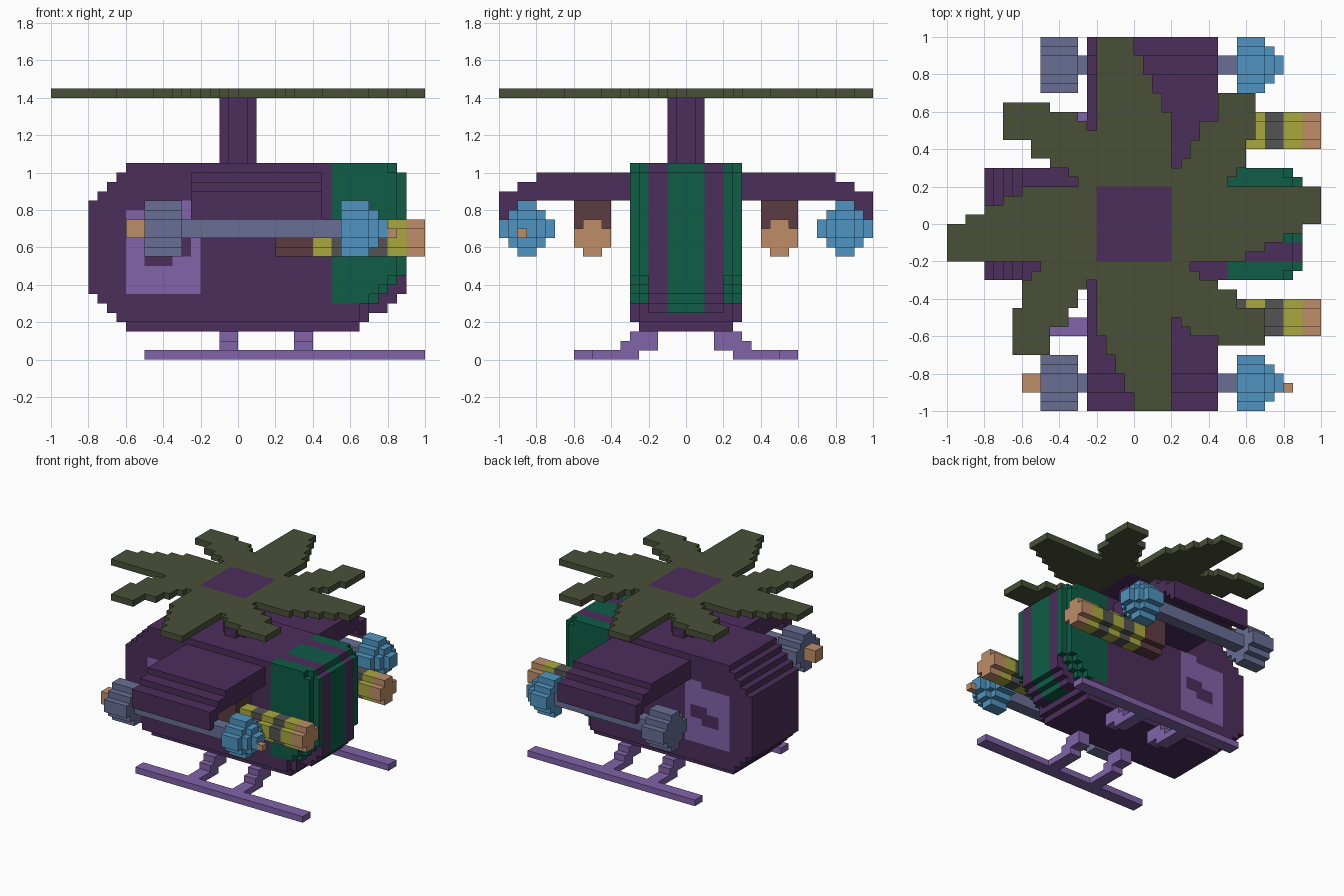
import bpy
import bmesh
from mathutils import Vector

if "Cube" in bpy.data.objects:
    bpy.data.objects.remove(bpy.data.objects["Cube"], do_unlink=True)

U = 0.05  # edge of one block


def lin(c):
    c /= 255
    return c / 12.92 if c <= 0.04045 else ((c + 0.055) / 1.055) ** 2.4


COLOURS = {
    "deep_purple": (76, 46, 91), "light_purple": (129, 99, 169), "green": (14, 93, 70),
    "olive": (74, 80, 57), "sky_blue": (79, 149, 193), "slate": (104, 110, 148),
    "tan": (190, 141, 104), "yellow": (169, 169, 62), "dark_grey": (84, 84, 84),
    "brown": (92, 60, 65),
}
MATS = {}
for name, rgb in COLOURS.items():
    m = bpy.data.materials.new(name)
    col = (*[lin(c) for c in rgb], 1)
    m.use_nodes = True
    m.diffuse_color = col
    bsdf = m.node_tree.nodes["Principled BSDF"]
    bsdf.inputs["Base Color"].default_value = col
    bsdf.inputs["Roughness"].default_value = 0.8
    MATS[name] = m


def box(cells, colour, x0, x1, y0, y1, z0, z1):
    """Fill a block range with a colour."""
    for x in range(x0, x1):
        for y in range(y0, y1):
            for z in range(z0, z1):
                cells[x, y, z] = colour


def build(name, cells):
    """Skin the outside of the filled blocks and merge flat areas."""
    bm = bmesh.new()
    verts = {}
    used = sorted(set(cells.values()))
    for cell, colour in cells.items():
        for axis in range(3):
            for side in (0, 1):
                nb = list(cell)
                nb[axis] += 2 * side - 1
                if tuple(nb) in cells:
                    continue
                b, c = (axis + 1) % 3, (axis + 2) % 3
                ring = []
                for db, dc in ((0, 0), (1, 0), (1, 1), (0, 1)):
                    p = list(cell)
                    p[axis] += side
                    p[b] += db
                    p[c] += dc
                    p = tuple(p)
                    if p not in verts:
                        verts[p] = bm.verts.new(Vector(p) * U)
                    ring.append(verts[p])
                f = bm.faces.new(ring if side else ring[::-1])
                f.material_index = used.index(colour)
    bmesh.ops.dissolve_limit(bm, angle_limit=0.01, verts=bm.verts[:], edges=bm.edges[:],
                             delimit={'MATERIAL'})
    me = bpy.data.meshes.new(name)
    bm.to_mesh(me)
    bm.free()
    for colour in used:
        me.materials.append(MATS[colour])
    ob = bpy.data.objects.new(name, me)
    bpy.context.collection.objects.link(ob)
    return ob


def mirrored(cells):
    return {(x, -1 - y, z): c for (x, y, z), c in cells.items()}


def build_pair(name, cells):
    build(name + "_far", cells)
    build(name + "_near", mirrored(cells))


# Cabin: stepped side profile, nose rounded towards the flanks
tail = {3: -12, 4: -13, 5: -14, 6: -15, 17: -15, 18: -14, 19: -13, 20: -12}
nose = {3: 13, 4: 14, 5: 16, 6: 17, 20: 17}
shoulder = {3: 13, 4: 14, 5: 14, 6: 15, 7: 16, 8: 17, 20: 17}
flank = {4: 13, 5: 13, 6: 14, 7: 15, 8: 16, 20: 16}
blob = {10: (-10, -7), 11: (-10, -5), 12: (-8, -5)}  # dark mark in the side panel


def cabin_colour(x, a, z):
    if x >= 10 and ((a >= 4 and z >= 6) or (a < 2 and z >= 5)):
        return "green"
    if a == 5 and -12 <= x < -4 and (7 <= z < 16 or (z == 16 and x >= -7)):
        lo, hi = blob.get(z, (0, 0))
        return "deep_purple" if lo <= x < hi else "light_purple"
    return "deep_purple"


half = {}
for z in range(3, 21):
    for a in range(5 if z == 3 else 6):
        front = flank.get(z, 17) if a == 5 else shoulder.get(z, 18) if a == 4 else nose.get(z, 18)
        for x in range(tail.get(z, -16), front):
            half[x, a, z] = cabin_colour(x, a, z)
build("cabin", {**half, **mirrored(half)})

# Rotor mast with notched corners
mast = {}
box(mast, "deep_purple", -2, 2, -1, 1, 21, 28)
box(mast, "deep_purple", -1, 1, -2, 2, 21, 28)
build("rotor_mast", mast)

# Rotor: one straight and one slanted blade as rows y: (x start, x end), turned four times
rows = {-4: (-20, 0), -3: (-20, 0), -2: (-20, 0), -1: (-20, 0), 0: (-18, 0), 1: (-16, 0),
        2: (-14, 0), 3: (-12, 0), 4: (-6, 0), 5: (-7, 0), 6: (-9, 0), 7: (-11, 0),
        8: (-11, 0), 9: (-14, 0), 10: (-14, -5), 11: (-14, -6), 12: (-14, -9)}
rotor = {}
for y, (x0, x1) in rows.items():
    for x in range(x0, x1):
        p, q = x, y
        for _ in range(4):
            rotor[p, q, 28] = "olive"
            p, q = -1 - q, p
box(rotor, "deep_purple", -4, 4, -4, 4, 28, 29)
build("rotor", rotor)

# Wings: stepped top, tip turned down
wing = {}
for z, y0, y1 in ((19, 6, 16), (18, 6, 18), (17, 6, 20), (16, 18, 20), (15, 19, 20)):
    box(wing, "deep_purple", -5, 9, y0, y1, z, z + 1)
build_pair("wing", wing)


def disc(cells, colour, x0, x1, widths):
    """Round block disc around the engine axis; one half width per height row."""
    z0 = 14 - len(widths) // 2
    for i, w in enumerate(widths):
        box(cells, colour, x0, x1, 17 - w, 17 + w, z0 + i, z0 + i + 1)


# Engines under the wing tips: rear drum, shaft and domed front
drum, shaft, dome = {}, {}, {}
disc(drum, "slate", -10, -6, (1, 2, 3, 3, 2, 1))
disc(shaft, "slate", -6, 11, (1, 1))
disc(dome, "sky_blue", 11, 14, (1, 2, 3, 3, 2, 1))
disc(dome, "sky_blue", 14, 15, (1, 2, 2, 1))
disc(dome, "sky_blue", 15, 16, (1, 1))
build_pair("engine_drum", drum)
build_pair("engine_shaft", shaft)
build_pair("engine_dome", dome)

# Plugs on the near engine only
plug, pin = {}, {}
box(plug, "tan", -12, -10, -18, -16, 13, 15)
box(pin, "tan", 16, 17, -18, -17, 13, 14)
build("engine_plug", plug)
build("engine_pin", pin)

# Striped barrels hung from the wings on brown mounts
barrel, mount = {}, {}
for i, colour in enumerate(("yellow", "dark_grey", "yellow", "dark_grey", "yellow", "tan")):
    x = 8 + 2 * i
    box(barrel, colour, x, x + 2, 9, 11, 11, 15)
    box(barrel, colour, x, x + 2, 8, 12, 12, 14)
box(mount, "brown", 4, 8, 9, 11, 11, 12)
box(mount, "brown", 4, 8, 8, 12, 12, 17)
build_pair("barrel", barrel)
build_pair("barrel_mount", mount)

# Landing skids with stepped legs
skid = {}
box(skid, "light_purple", -10, 20, 10, 12, 0, 1)
for x in (-2, 6):
    box(skid, "light_purple", x, x + 2, 5, 10, 0, 1)
    box(skid, "light_purple", x, x + 2, 3, 7, 1, 2)
    box(skid, "light_purple", x, x + 2, 3, 6, 2, 3)
build_pair("landing_skid", skid)
